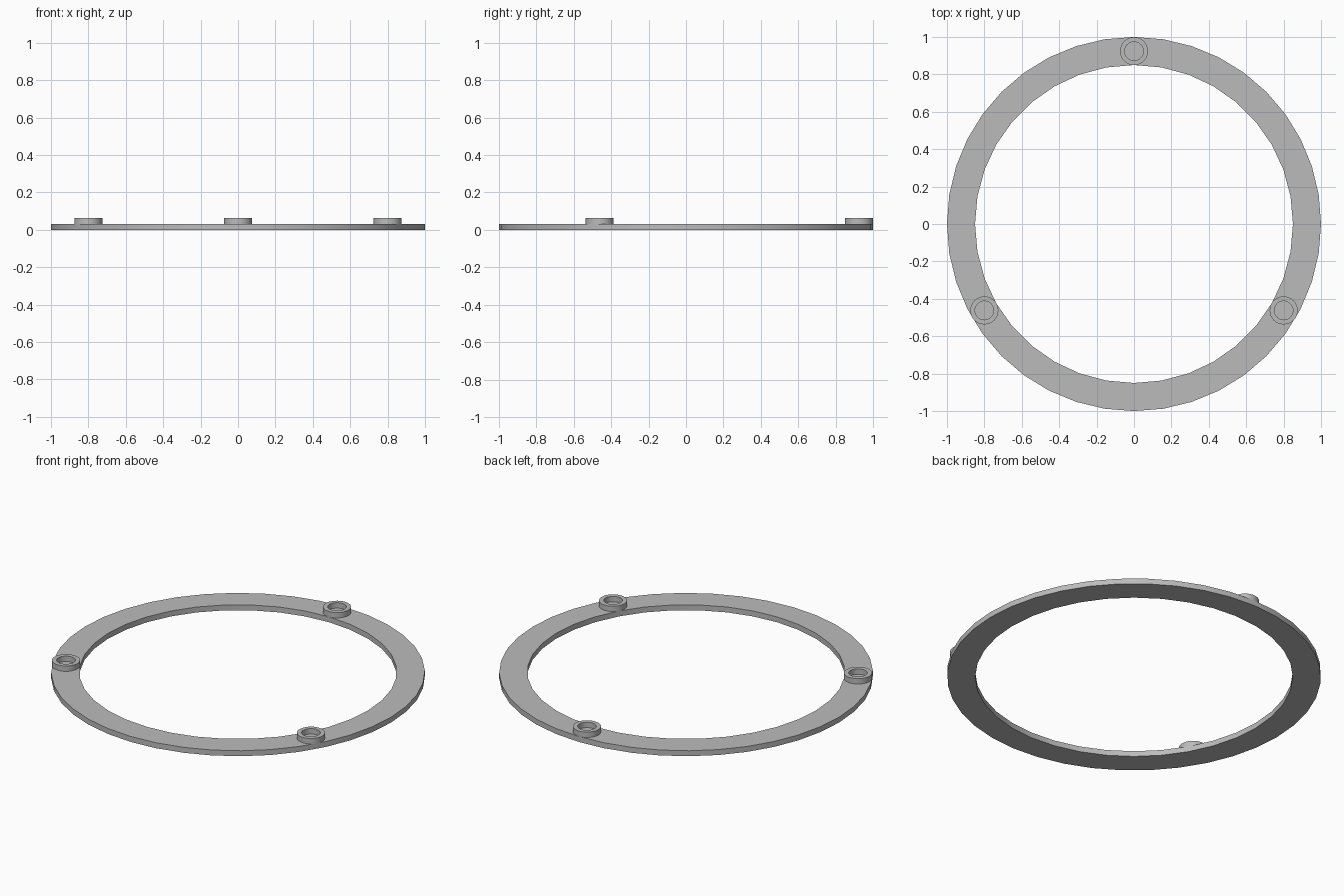
import bpy
from math import sin, cos, pi, radians

cube = bpy.data.objects.get("Cube")
if cube:
    bpy.data.objects.remove(cube, do_unlink=True)

grey = bpy.data.materials.new("plain grey")
grey.use_nodes = True
colour = (0.5, 0.5, 0.5, 1)
grey.diffuse_color = colour
grey.node_tree.nodes["Principled BSDF"].inputs["Base Color"].default_value = colour


def flat_ring(name, outer, inner, z_low, z_high, x=0, y=0):
    """Extruded washer; outer and inner are (radius, sides)."""
    curve = bpy.data.curves.new(name, "CURVE")
    curve.dimensions = "2D"
    curve.fill_mode = "BOTH"
    curve.extrude = (z_high - z_low) / 2
    for radius, sides in (outer, inner):
        spline = curve.splines.new("POLY")
        spline.points.add(sides - 1)
        spline.use_cyclic_u = True
        for i, point in enumerate(spline.points):
            a = 2 * pi * i / sides
            point.co = (radius * cos(a), radius * sin(a), 0, 1)
    curve.materials.append(grey)
    ob = bpy.data.objects.new(name, curve)
    bpy.context.collection.objects.link(ob)
    ob.location = (x, y, (z_low + z_high) / 2)
    bpy.ops.object.select_all(action="DESELECT")
    ob.select_set(True)
    bpy.context.view_layer.objects.active = ob
    bpy.ops.object.convert(target="MESH")
    ob = bpy.context.object
    ob.name = name
    bpy.ops.object.shade_smooth_by_angle(angle=radians(30))
    return ob


# Main ring
THICK = 0.032
flat_ring("base_ring", (1.0, 40), (0.85, 36), 0, THICK)

# Three raised collars, evenly spaced around the ring
for name, angle in (("back_collar", 90), ("right_collar", 210), ("left_collar", 330)):
    a = radians(angle)
    flat_ring(name, (0.075, 32), (0.05, 32), THICK, 0.064,
              0.924 * cos(a), 0.924 * sin(a))
